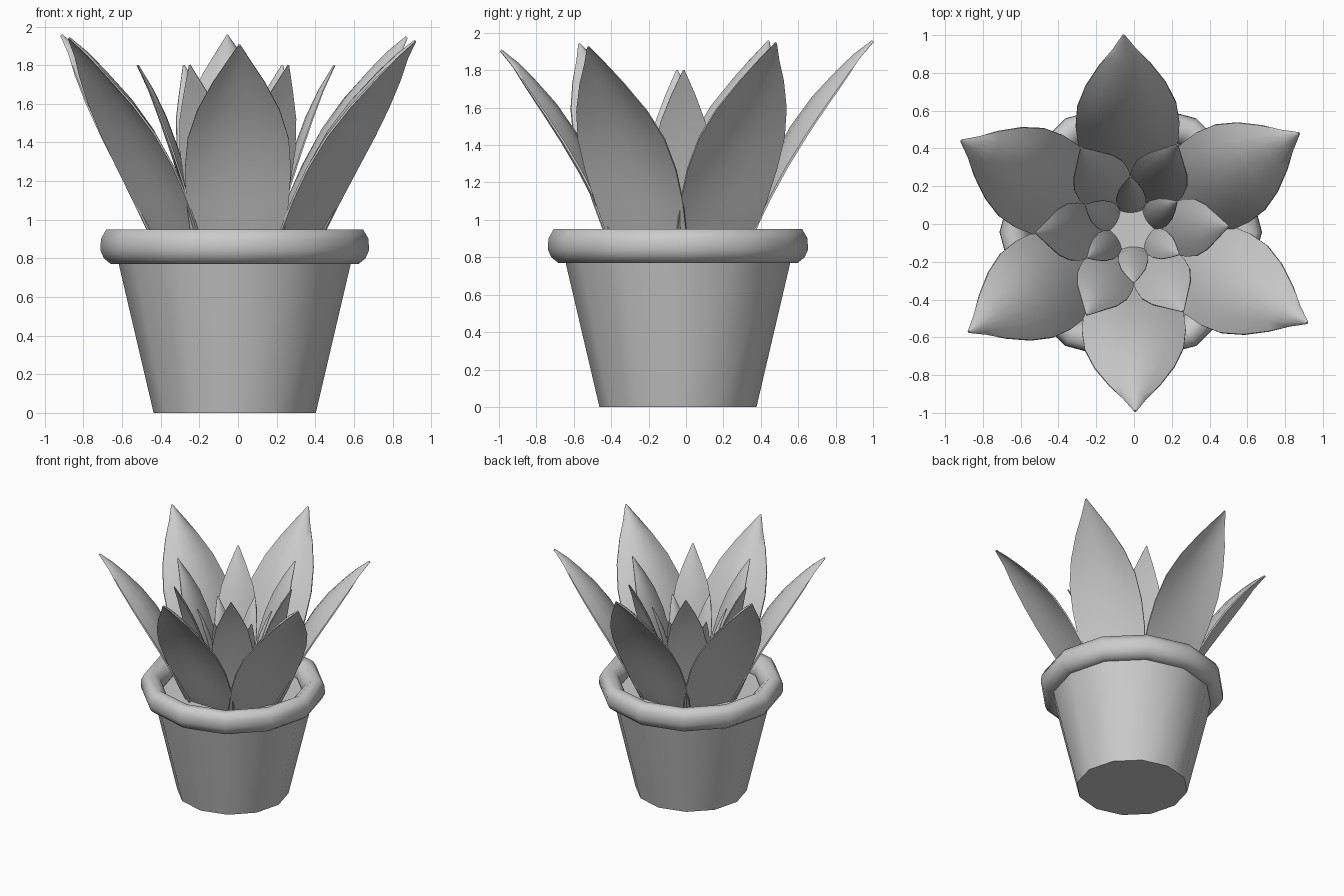
import bpy, bmesh, math
from mathutils import Vector

if "Cube" in bpy.data.objects:
    bpy.data.objects.remove(bpy.data.objects["Cube"])

POT = (-0.017, -0.043)
CROWN = (-0.01, -0.03)


def finish(name, bm, angle=40):
    bmesh.ops.remove_doubles(bm, verts=bm.verts, dist=1e-5)
    bmesh.ops.recalc_face_normals(bm, faces=bm.faces)
    me = bpy.data.meshes.new(name)
    bm.to_mesh(me)
    bm.free()
    ob = bpy.data.objects.new(name, me)
    bpy.context.collection.objects.link(ob)
    bpy.ops.object.select_all(action='DESELECT')
    ob.select_set(True)
    bpy.context.view_layer.objects.active = ob
    bpy.ops.object.shade_smooth_by_angle(angle=math.radians(angle))
    return ob


def lathe(name, profile, sides=12, closed=False, angle=60):
    """Spin an (r, z) profile around the pot axis."""
    bm = bmesh.new()
    rings = []
    for r, z in profile:
        rings.append([bm.verts.new((POT[0] + r * math.cos(math.tau * i / sides),
                                    POT[1] + r * math.sin(math.tau * i / sides), z))
                      for i in range(sides)])
    pairs = list(zip(rings, rings[1:]))
    if closed:
        pairs.append((rings[-1], rings[0]))
    for a, b in pairs:
        for i in range(sides):
            j = (i + 1) % sides
            bm.faces.new((a[i], a[j], b[j], b[i]))
    if not closed:
        bm.faces.new(rings[0])
        bm.faces.new(rings[-1])
    return finish(name, bm, angle)


def leaf(name, spine, angle, reach, top, curl, thick, across=6):
    """Lens-section blade, edges curling outward toward the tip.
    Spine rows are (radius, height, half width)."""
    out = Vector((math.cos(angle), math.sin(angle), 0))
    side = Vector((-out.y, out.x, 0))
    base = Vector((CROWN[0], CROWN[1], 0))
    (r0, z0, _), (r1, z1, _) = spine[0], spine[-1]
    wmax = max(s[2] for s in spine)
    bm = bmesh.new()
    rows = []
    for k, (r, z, w) in enumerate(spine):
        a, b = spine[max(k - 1, 0)], spine[min(k + 1, len(spine) - 1)]
        t = (out * (b[0] - a[0]) + Vector((0, 0, b[1] - a[1]))).normalized()
        outward = side.cross(t)
        if outward.dot(out) < 0:
            outward = -outward
        f = (z - z0) / (z1 - z0)
        p = (base + out * (r + (reach - r1) * (r - r0) / (r1 - r0))
             + Vector((0, 0, z0 + (top - z0) * f)))
        bend = curl * w * f
        h = thick * (0.25 + 0.75 * w / wmax)
        ring = []
        for face in (1, -1):
            for i in range(across + 1):
                v = (2 * i / across - 1) * face
                lens = face * h * (0.2 + 0.8 * (1 - v * v))
                ring.append(bm.verts.new(p + side * (w * v) + outward * (bend * v * v + lens)))
        rows.append(ring)
    n = len(rows[0])
    for a, b in zip(rows, rows[1:]):
        for i in range(n):
            j = (i + 1) % n
            bm.faces.new((a[i], a[j], b[j], b[i]))
    bm.faces.new(rows[0])
    bm.faces.new(rows[-1])
    return finish(name, bm, 50)


# Pot: tapered body, rounded rim, soil
lathe("pot_body", [(0.42, 0), (0.605, 0.79)])
lathe("pot_rim", [(0.56, 0.77), (0.64, 0.77), (0.677, 0.80), (0.695, 0.84),
                  (0.693, 0.90), (0.665, 0.95), (0.60, 0.95), (0.55, 0.91),
                  (0.53, 0.84)], closed=True, angle=80)
lathe("soil", [(0.57, 0.78), (0.57, 0.83)])

# Three rings of leaves
outer = [(0.25, 0.68, 0.17), (0.305, 0.8, 0.215), (0.365, 0.95, 0.243),
         (0.428, 1.12, 0.265), (0.505, 1.3, 0.275), (0.60, 1.48, 0.262),
         (0.71, 1.64, 0.213), (0.83, 1.78, 0.135), (0.92, 1.875, 0.065),
         (1.01, 1.95, 0.006)]
middle = [(0.15, 0.7, 0.085), (0.20, 0.95, 0.13), (0.265, 1.2, 0.153),
          (0.315, 1.37, 0.15), (0.37, 1.53, 0.12), (0.43, 1.67, 0.066),
          (0.50, 1.8, 0.005)]
inner = [(0.085, 0.7, 0.045), (0.12, 0.95, 0.075), (0.155, 1.12, 0.08),
         (0.20, 1.3, 0.065), (0.24, 1.41, 0.037), (0.28, 1.5, 0.004)]

outer_tips = [(30, 1.02, 1.945), (92.5, 1.03, 1.955), (152.5, 1.02, 1.955),
              (212, 1.02, 1.94), (271, 0.96, 1.905), (332, 1.05, 1.925)]
for i, (deg, reach, top) in enumerate(outer_tips):
    leaf(f"outer_leaf_{i + 1}", outer, math.radians(deg), reach, top, 0.38, 0.028)
for i in range(6):
    leaf(f"middle_leaf_{i + 1}", middle, math.radians(62 + 60 * i), 0.51, 1.8, 0.2, 0.02)
    leaf(f"inner_leaf_{i + 1}", inner, math.radians(32 + 60 * i), 0.28, 1.5, 0.2, 0.015)
